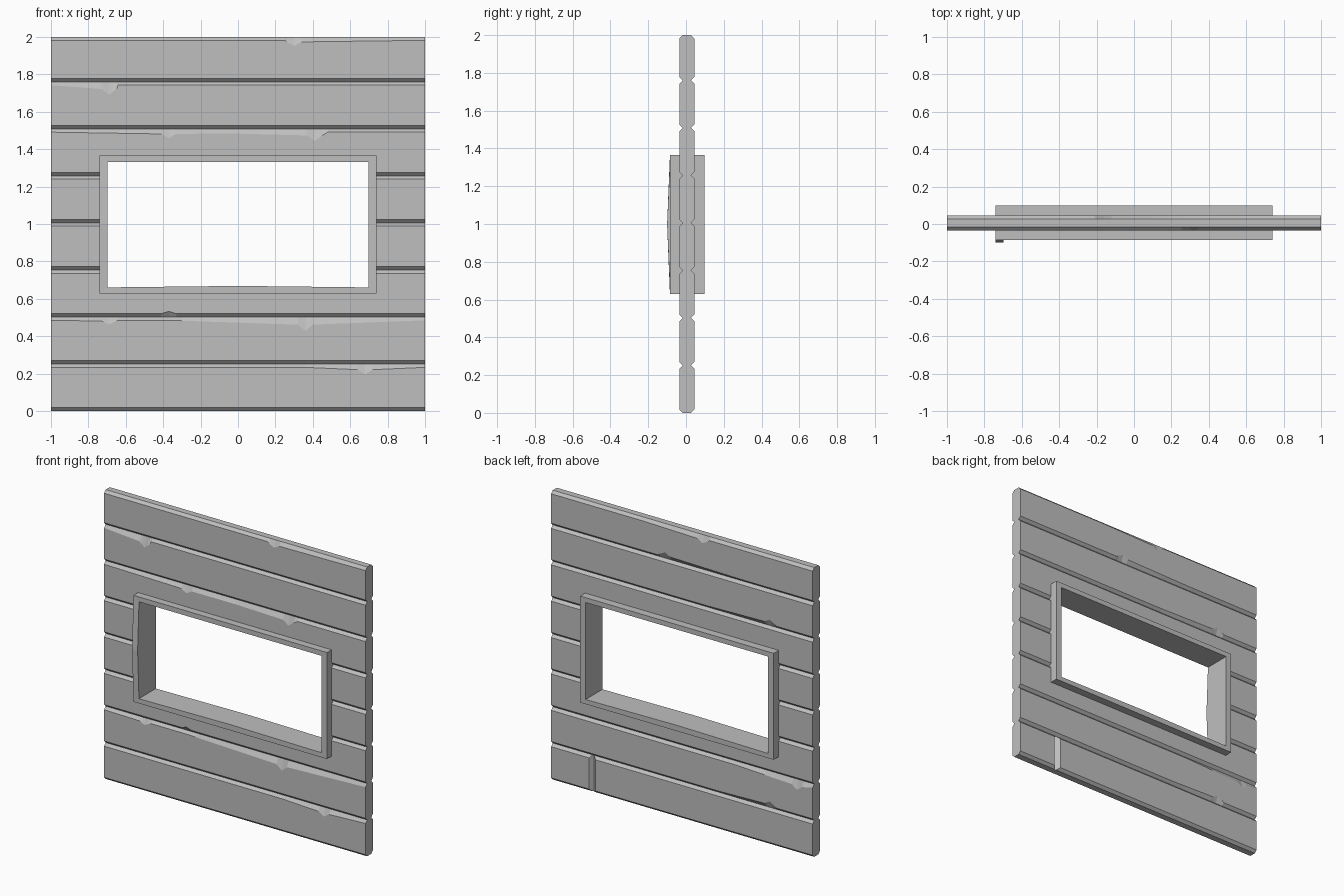
import bpy, bmesh

if "Cube" in bpy.data.objects:
    bpy.data.objects.remove(bpy.data.objects["Cube"])

grey = bpy.data.materials.new("weathered grey")
grey.use_nodes = True
colour = (0.52, 0.52, 0.52, 1)
grey.diffuse_color = colour
grey.node_tree.nodes["Principled BSDF"].inputs["Base Color"].default_value = colour

FRONT, BACK = -0.035, 0.045
PITCH = 0.2515
BEVEL = 0.018
SHOULDER = 0.04


def loft(name, rings, closed=False):
    """Skin a row of equal cross-sections, either capped or joined in a loop."""
    bm = bmesh.new()
    rows = [[bm.verts.new(point) for point in ring] for ring in rings]
    pairs = list(zip(rows, rows[1:]))
    if closed:
        pairs.append((rows[-1], rows[0]))
    else:
        bm.faces.new(rows[0])
        bm.faces.new(rows[-1])
    for a, b in pairs:
        for i in range(len(a)):
            bm.faces.new((a[i - 1], a[i], b[i], b[i - 1]))
    bmesh.ops.recalc_face_normals(bm, faces=bm.faces)
    mesh = bpy.data.meshes.new(name)
    bm.to_mesh(mesh)
    bm.free()
    mesh.materials.append(grey)
    obj = bpy.data.objects.new(name, mesh)
    bpy.context.collection.objects.link(obj)
    return obj


def chip_line(x, depth, left, right):
    """Chip that is deepest at x, with shoulders fading out to both sides."""
    shoulder = max(BEVEL, depth * 0.55)
    return [(left, BEVEL), (x - SHOULDER, shoulder), (x, depth),
            (x + SHOULDER, shoulder), (right, BEVEL)]


def edge_wear(lines, x):
    """Chamfer height at x along an edge."""
    wear = BEVEL
    for line in lines:
        for (start, low), (end, high) in zip(line, line[1:]):
            if start <= x <= end:
                wear = max(wear, low + (high - low) * (x - start) / (end - start))
    return wear


def plank(name, bottom, top, chips):
    """Board whose chamfers widen into chips along its long edges."""
    lines = {edge: [chip_line(*c[1:]) for c in chips if c[0] == edge]
             for edge in ("front top", "back top", "front low", "back low")}
    stations = {-1, 1}
    for edge_lines in lines.values():
        stations.update(x for line in edge_lines for x, wear in line)
    rings = []
    for x in sorted(stations):
        wear = {edge: edge_wear(lines[edge], x) for edge in lines}
        rings.append([
            (x, FRONT + BEVEL, bottom), (x, FRONT, bottom + wear["front low"]),
            (x, FRONT, top - wear["front top"]), (x, FRONT + BEVEL, top),
            (x, BACK - BEVEL, top), (x, BACK, top - wear["back top"]),
            (x, BACK, bottom + wear["back low"]), (x, BACK - BEVEL, bottom)])
    return loft(name, rings)


def cut_away(board, cutter):
    """Subtract the cutter from a board and keep the result as its mesh."""
    modifier = board.modifiers.new("cut", "BOOLEAN")
    modifier.operation = "DIFFERENCE"
    modifier.solver = "EXACT"
    modifier.object = cutter
    bpy.context.view_layer.update()
    evaluated = board.evaluated_get(bpy.context.evaluated_depsgraph_get())
    board.data = bpy.data.meshes.new_from_object(evaluated)
    board.modifiers.clear()


# Chips per board from the bottom: edge, centre, depth, fade left, fade right
chips = {
    "bottom": [("front top", 0.68, 0.055, 0.36, 1)],
    "sill": [("front top", -0.69, 0.04, -1, -0.64), ("front top", 0.36, 0.075, -0.37, 1),
             ("back top", -0.88, 0.065, -1, -0.4), ("back low", -0.67, 0.05, -0.72, -0.3)],
    "lower window": [("front low", -0.37, 0.03, -0.47, -0.26)],
    "lower middle": [],
    "upper middle": [],
    "upper window": [("front top", -0.37, 0.05, -1, 0), ("front top", 0.41, 0.065, -0.3, 0.48)],
    "lintel": [("front top", -0.69, 0.07, -1, -0.64), ("back low", -0.67, 0.05, -0.72, -0.2)],
    "top": [("front top", 0.3, 0.048, 0.25, 1), ("back top", -0.16, 0.05, -0.21, 0.3),
            ("back low", 0.13, 0.05, -0.45, 0.18)],
}
planks = []
for i, (label, marks) in enumerate(chips.items()):
    planks.append(plank(label + " plank", i * PITCH, min((i + 1) * PITCH, 2), marks))

# Opening through the middle boards
rectangle = [(-0.72, 0.645), (0.72, 0.645), (0.72, 1.35), (-0.72, 1.35)]
opening = loft("opening cutter", [[(x, y, z) for x, z in rectangle] for y in (-1, 1)])
opening.hide_render = True
for board in planks[2:6]:
    cut_away(board, opening)
bpy.data.objects.remove(opening)

# Upright crack in the back of the bottom board
wedge = [(0.66, BACK + 0.001), (0.69, BACK - 0.025), (0.71, BACK + 0.001)]
crack = loft("crack cutter", [[(x, y, z) for x, y in wedge] for z in (-1, PITCH + 0.01)])
crack.hide_render = True
cut_away(planks[0], crack)
bpy.data.objects.remove(crack)

# Window frame: a ring through corners and side middles, slightly uneven
stops = [(-1, -1), (0, -1), (1, -1), (1, 0), (1, 1), (0, 1), (-1, 1), (-1, 0)]
rings = []
for side, height in stops:
    front = -0.1 if (side, height) == (-1, 0) else -0.085
    worn = 0.008 if (side, height) == (0, -1) else 0
    outer_x, outer_z = 0.74 * side, 0.997 + 0.368 * height
    inner_x, inner_z = 0.698 * side, 0.996 + 0.335 * height + worn
    rings.append([(outer_x, front, outer_z), (inner_x, front, inner_z),
                  (inner_x, 0.099, inner_z), (outer_x, 0.099, outer_z)])
loft("window frame", rings, closed=True)
